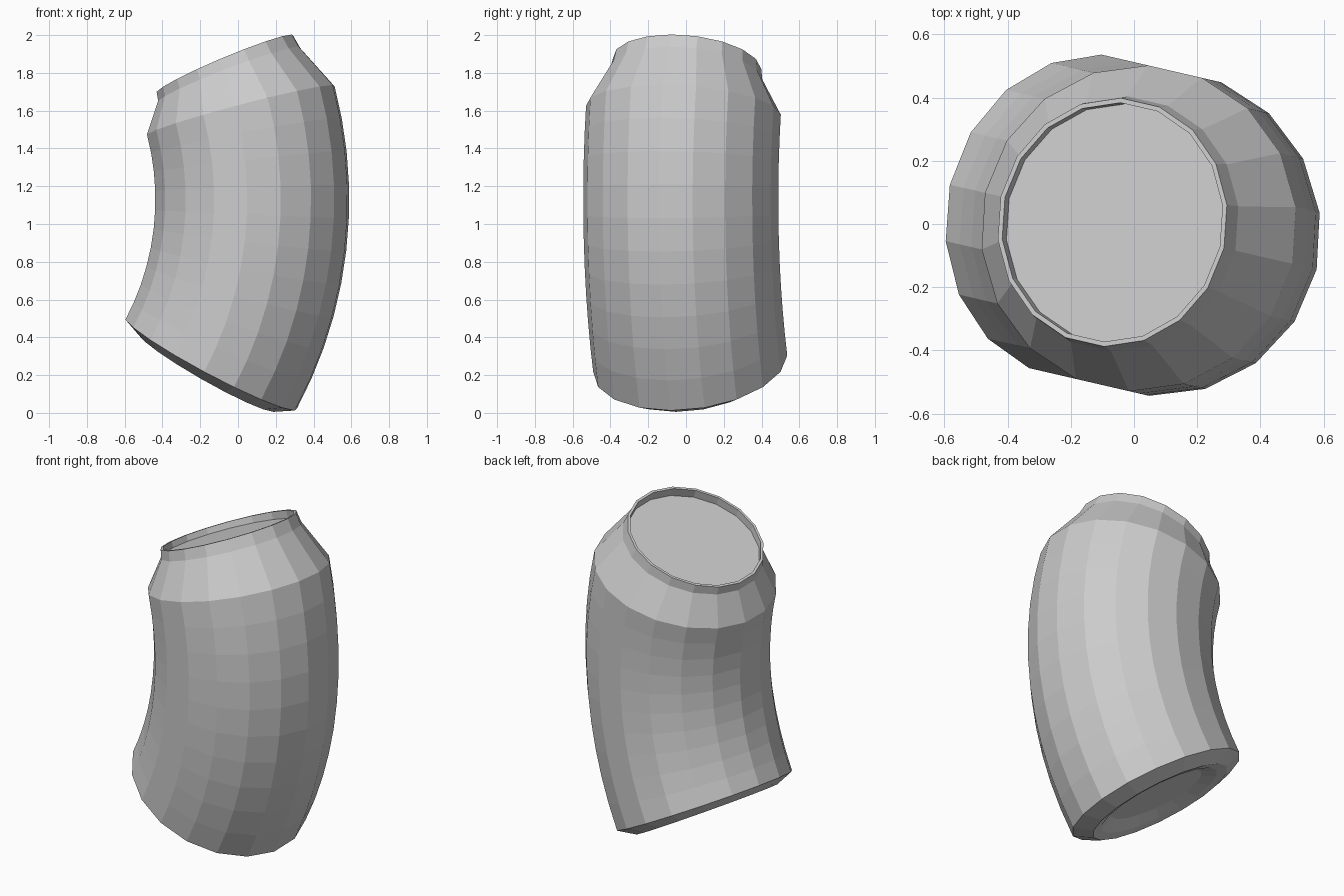
import bpy
import bmesh
from math import sin, cos, radians, pi

cube = bpy.data.objects.get("Cube")
if cube:
    bpy.data.objects.remove(cube, do_unlink=True)

SIDES = 18
BEND_R = 1.81                      # radius of the bent centre line
BEND_U, BEND_Z = -1.73, 1.13       # centre of the bend
START = radians(-28.7)             # bend angle at the lower rim
LENGTH = BEND_R * radians(43.8)    # length of the straight wall
TURN = radians(-13)                # heading of the bend plane
OFFSET_V = -0.01

grey = bpy.data.materials.new("plain grey")
grey.use_nodes = True
grey.diffuse_color = (0.6, 0.6, 0.6, 1)
grey.node_tree.nodes["Principled BSDF"].inputs["Base Color"].default_value = (0.6, 0.6, 0.6, 1)


def bent_point(r, s, phi):
    """Map a point of the upright can onto the bent centre line."""
    angle = START + s / BEND_R
    reach = BEND_R + r * cos(phi)
    u = BEND_U + reach * cos(angle)
    v = OFFSET_V + r * sin(phi)
    return (u * cos(TURN) - v * sin(TURN),
            u * sin(TURN) + v * cos(TURN),
            BEND_Z + reach * sin(angle))


def bent_lathe(name, profile, cap_start=False, cap_end=False):
    """Revolve (radius, height) pairs, running from base to lid, and bend them."""
    bm = bmesh.new()
    rings = [[bm.verts.new(bent_point(r, s, 2 * pi * i / SIDES)) for i in range(SIDES)]
             for r, s in profile]
    for a, b in zip(rings, rings[1:]):
        for i in range(SIDES):
            j = (i + 1) % SIDES
            bm.faces.new((a[i], a[j], b[j], b[i]))
    if cap_start:
        bm.faces.new(rings[0][::-1])
    if cap_end:
        bm.faces.new(rings[-1])
    mesh = bpy.data.meshes.new(name)
    bm.to_mesh(mesh)
    bm.free()
    mesh.materials.append(grey)
    obj = bpy.data.objects.new(name, mesh)
    bpy.context.collection.objects.link(obj)
    return obj


BODY, NECK, RIM = 0.517, 0.405, 0.395
STEPS = 10

# Hollowed base with its foot ring and bevel
bent_lathe("can_base", [(0.28, 0.0), (0.36, -0.04), (0.42, -0.05), (BODY, 0)], cap_start=True)

# Curved wall
bent_lathe("can_wall", [(BODY, LENGTH * k / STEPS) for k in range(STEPS + 1)])

# Tapered shoulder
bent_lathe("can_shoulder", [(BODY, LENGTH), (NECK, LENGTH + 0.2)])

# Thin raised rim around the sunken lid
bent_lathe("can_rim", [(NECK, LENGTH + 0.2), (RIM, LENGTH + 0.26),
                       (RIM - 0.015, LENGTH + 0.26), (RIM - 0.015, LENGTH + 0.215)])

# Flat lid
bent_lathe("can_lid", [(RIM - 0.015, LENGTH + 0.215)], cap_end=True)
